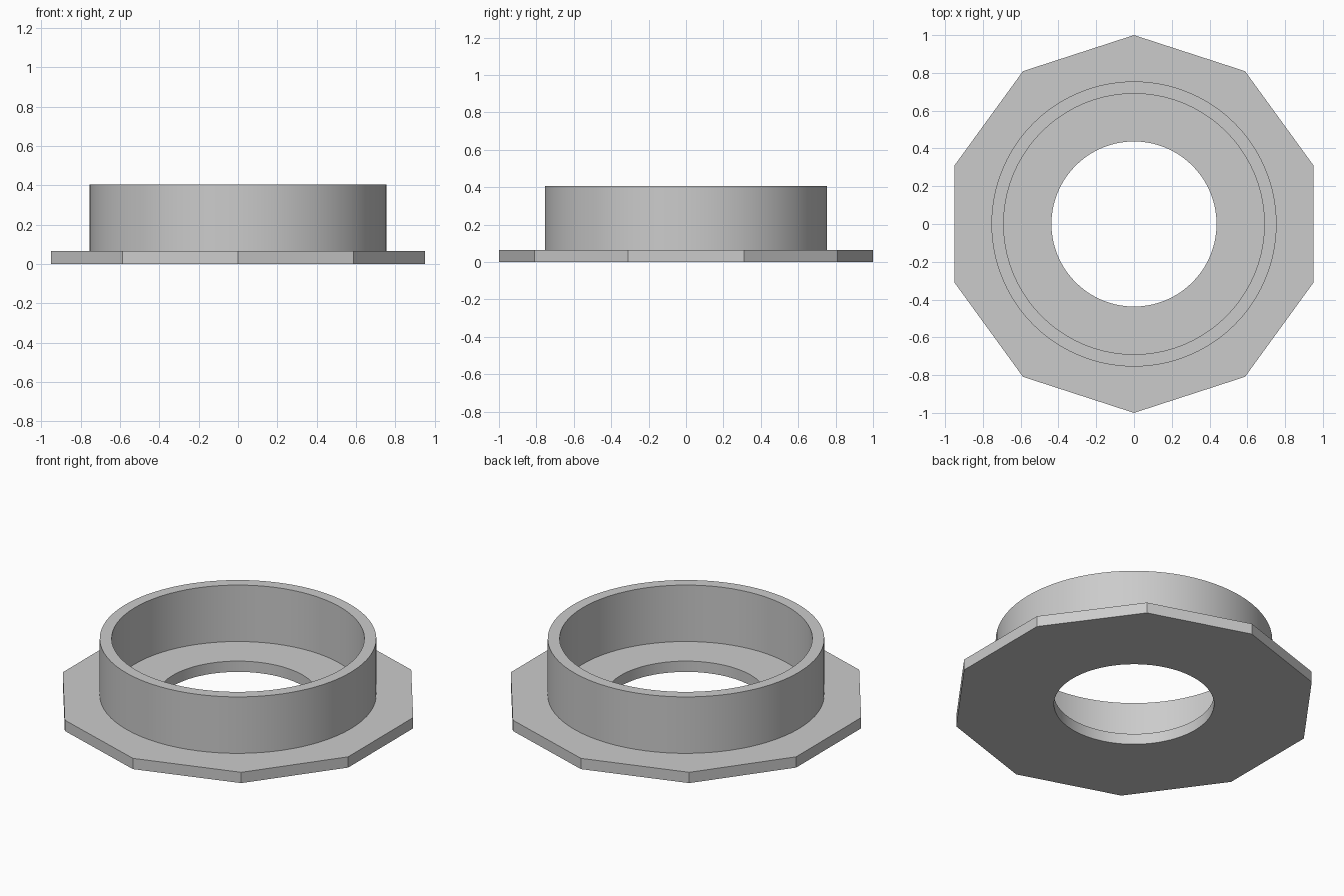
import bpy, bmesh
from math import cos, sin, pi, radians

if "Cube" in bpy.data.objects:
    bpy.data.objects.remove(bpy.data.objects["Cube"], do_unlink=True)

SIDES = 10            # flange corners
SEGMENTS = SIDES * 8  # steps around each circle
FLANGE_TOP = 0.065

grey = bpy.data.materials.new("plain grey")
grey.use_nodes = True
colour = (0.6, 0.6, 0.6, 1)
grey.diffuse_color = colour
grey.node_tree.nodes["Principled BSDF"].inputs["Base Color"].default_value = colour


def circle(radius):
    return lambda angle: radius


def polygon(radius):
    """Distance to the edge of a regular polygon with a corner at angle 0."""
    half = pi / SIDES
    return lambda angle: radius * cos(half) / cos(angle % (2 * half) - half)


def turned_ring(name, section):
    """Sweep a closed section of (outline, height) pairs around z."""
    bm = bmesh.new()
    loops = []
    for outline, z in section:
        loop = []
        for i in range(SEGMENTS):
            a = 2 * pi * i / SEGMENTS
            r = outline(a)
            loop.append(bm.verts.new((r * sin(a), r * cos(a), z)))
        loops.append(loop)
    for k, low in enumerate(loops):
        high = loops[(k + 1) % len(loops)]
        for i in range(SEGMENTS):
            j = (i + 1) % SEGMENTS
            bm.faces.new((low[i], low[j], high[j], high[i]))
    bmesh.ops.recalc_face_normals(bm, faces=bm.faces)
    mesh = bpy.data.meshes.new(name)
    bm.to_mesh(mesh)
    bm.free()
    mesh.materials.append(grey)
    obj = bpy.data.objects.new(name, mesh)
    bpy.context.collection.objects.link(obj)
    bpy.ops.object.select_all(action='DESELECT')
    obj.select_set(True)
    bpy.context.view_layer.objects.active = obj
    bpy.ops.object.shade_smooth_by_angle(angle=radians(30))
    return obj


# Ten-sided base plate with a round hole
plate, hole = polygon(1.0), circle(0.437)
turned_ring("flange", [(plate, 0), (plate, FLANGE_TOP), (hole, FLANGE_TOP), (hole, 0)])

# Upright round wall, seated slightly into the plate
outer, inner = circle(0.755), circle(0.69)
seat = FLANGE_TOP / 2
turned_ring("collar", [(outer, seat), (outer, 0.405), (inner, 0.405), (inner, seat)])
